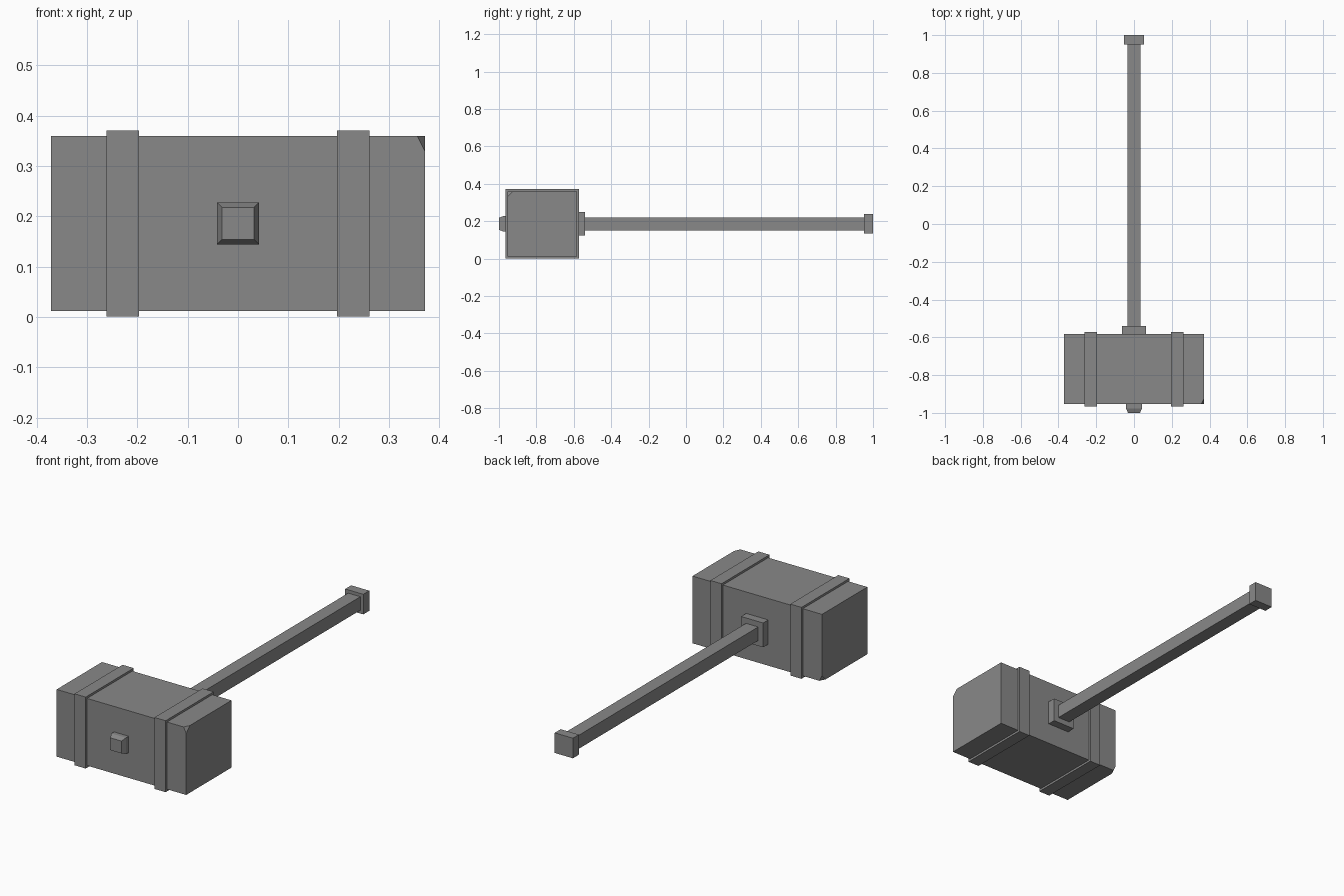
import bpy, bmesh
from mathutils import Vector

if "Cube" in bpy.data.objects:
    bpy.data.objects.remove(bpy.data.objects["Cube"], do_unlink=True)

AXIS_Z = 0.186  # height of the handle axis

grey = bpy.data.materials.new("plain grey")
grey.use_nodes = True
COLOUR = (0.25, 0.25, 0.25, 1)
grey.diffuse_color = COLOUR
grey.node_tree.nodes["Principled BSDF"].inputs["Base Color"].default_value = COLOUR


def box(name, half_x, y0, y1, half_z, x=0, edit=None):
    """Flat-shaded box centred on the handle axis, optionally edited."""
    bm = bmesh.new()
    bmesh.ops.create_cube(bm, size=2)
    for v in bm.verts:
        v.co = (x + v.co.x * half_x,
                y0 if v.co.y < 0 else y1,
                AXIS_Z + v.co.z * half_z)
    if edit:
        edit(bm)
    bmesh.ops.recalc_face_normals(bm, faces=bm.faces)
    mesh = bpy.data.meshes.new(name)
    bm.to_mesh(mesh)
    bm.free()
    mesh.materials.append(grey)
    obj = bpy.data.objects.new(name, mesh)
    bpy.context.collection.objects.link(obj)
    return obj


def chip(bm, direction, cut):
    """Slice off the corner lying in the given direction."""
    d = Vector(direction)
    corner = max(bm.verts, key=lambda v: v.co.dot(d)).co.copy()
    normal = Vector([s / c for s, c in zip(d, cut)])
    point = corner - Vector((d.x * cut[0], 0, 0))
    cut_result = bmesh.ops.bisect_plane(
        bm, geom=bm.verts[:] + bm.edges[:] + bm.faces[:],
        plane_co=point, plane_no=normal, clear_outer=True)
    rim = [e for e in cut_result["geom_cut"] if isinstance(e, bmesh.types.BMEdge)]
    bmesh.ops.contextual_create(bm, geom=rim)


def chip_head(bm):
    chip(bm, (1, -1, 1), (0.015, 0.03, 0.03))
    chip(bm, (-1, 1, -1), (0.015, 0.03, 0.03))


def taper_front(bm):
    # Chamfered tip: extrude the front face and shrink it
    front = min(bm.faces, key=lambda f: f.calc_center_median().y)
    tip = bmesh.ops.extrude_discrete_faces(bm, faces=[front])["faces"][0]
    for v in tip.verts:
        v.co = (v.co.x * 0.76, -1, AXIS_Z + (v.co.z - AXIS_Z) * 0.76)


# Head with two chipped corners
box("hammer_head", 0.371, -0.954, -0.583, 0.174, edit=chip_head)

# Bands wrapped round the head
for side, name in ((1, "left_band"), (-1, "right_band")):
    box(name, 0.032, -0.965, -0.572, 0.185, x=side * 0.229)

# Handle, its collar, end cap and the tip poking through the head
box("handle", 0.035, -0.6, 0.96, 0.035)
box("handle_collar", 0.063, -0.6, -0.541, 0.063)
box("handle_end_cap", 0.052, 0.951, 1, 0.052)
box("handle_tip", 0.042, -0.94, -0.976, 0.042, edit=taper_front)
